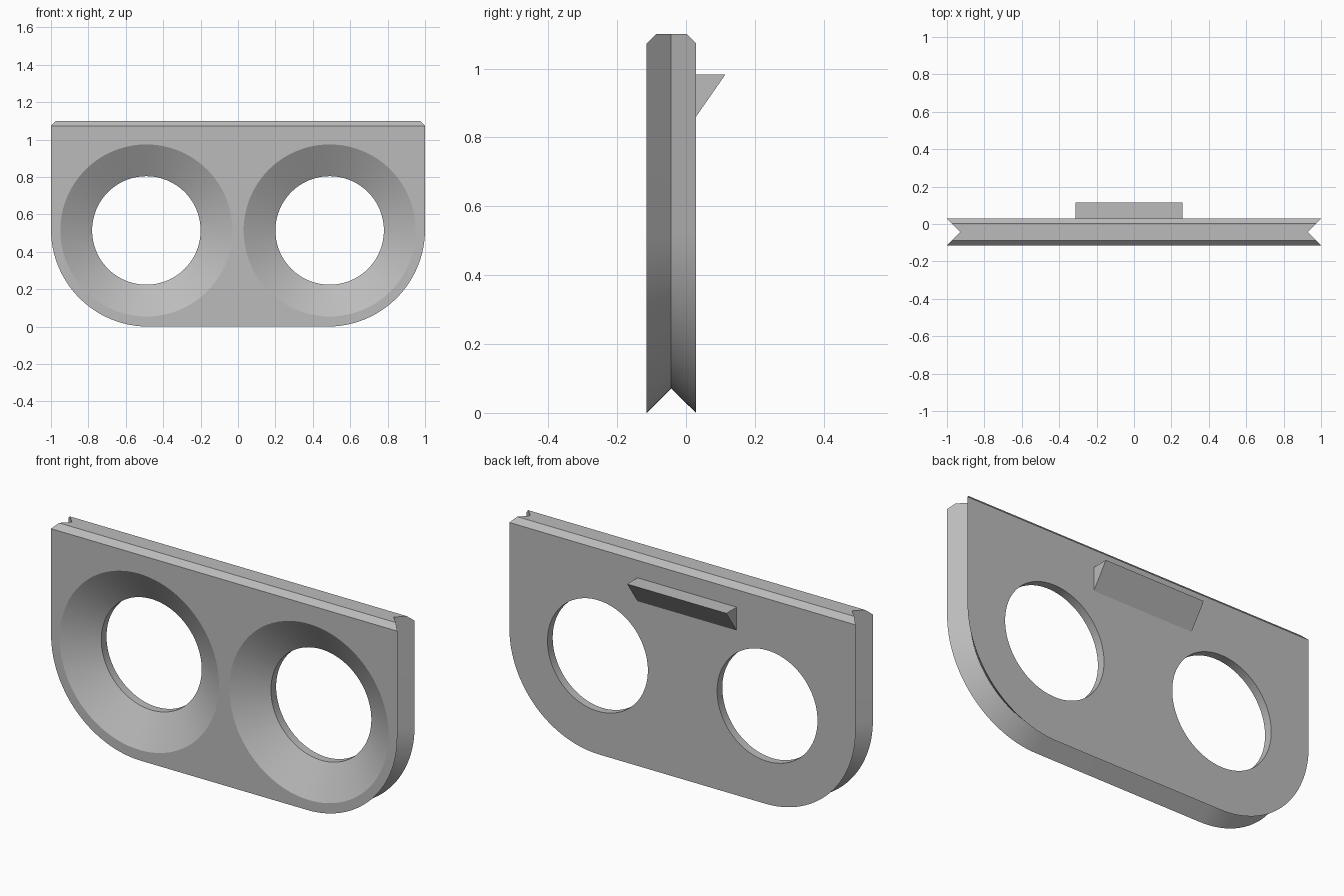
import bpy, bmesh, math
from mathutils import Vector

cube = bpy.data.objects.get("Cube")
if cube:
    bpy.data.objects.remove(cube, do_unlink=True)

FRONT, GROOVE, BACK, CLIP = -0.114, -0.043, 0.029, 0.114
TOP, RADIUS, CHAMFER = 1.10, 0.52, 0.027

grey = bpy.data.materials.new("light grey plastic")
grey.use_nodes = True
grey.diffuse_color = (0.5, 0.5, 0.5, 1)
grey.node_tree.nodes["Principled BSDF"].inputs["Base Color"].default_value = (0.5, 0.5, 0.5, 1)


def make_object(name, bm):
    bmesh.ops.recalc_face_normals(bm, faces=bm.faces)
    mesh = bpy.data.meshes.new(name)
    bm.to_mesh(mesh)
    bm.free()
    mesh.materials.append(grey)
    obj = bpy.data.objects.new(name, mesh)
    bpy.context.collection.objects.link(obj)
    return obj


def loft(bm, rings, caps=True):
    """Skin a list of closed rings of points, then cap both ends."""
    rings = [[bm.verts.new(p) for p in ring] for ring in rings]
    n = len(rings[0])
    for a, b in zip(rings, rings[1:]):
        for i in range(n):
            j = (i + 1) % n
            bm.faces.new((a[i], a[j], b[j], b[i]))
    bm.faces.new(rings[0])
    bm.faces.new(rings[-1])


def outline(y, inset, steps=32):
    """Plate outline with rounded lower corners, inset except at the top."""
    r = RADIUS - inset
    pts = [Vector((1 - inset, y, TOP))]
    for side in (1, -1):
        arc = []
        for i in range(steps + 1):
            a = math.pi / 2 * i / steps
            arc.append(Vector((side * (1 - RADIUS + r * math.cos(a)), y, RADIUS - r * math.sin(a))))
        pts += arc if side == 1 else arc[::-1]
    pts.append(Vector((inset - 1, y, TOP)))
    return pts


# Plate with a V groove around its sides and bottom
bm = bmesh.new()
loft(bm, [outline(FRONT, 0), outline(GROOVE, GROOVE - FRONT), outline(BACK, 0)])

# Chamfers along both top edges
for y, direction in ((FRONT, -1), (BACK, 1)):
    bmesh.ops.bisect_plane(bm, geom=bm.verts[:] + bm.edges[:] + bm.faces[:],
                           plane_co=(0, y, TOP - CHAMFER),
                           plane_no=(0, direction, 1), clear_outer=True)
    bmesh.ops.holes_fill(bm, edges=[e for e in bm.edges if e.is_boundary])
plate = make_object("plate", bm)

# Two funnel-shaped openings
profile = [(0.494, FRONT - 0.02), (0.29, -0.014), (0.29, BACK + 0.05)]
for side in (-1, 1):
    bm = bmesh.new()
    loft(bm, [[(side * 0.49 + r * math.cos(math.tau * i / 96), y,
                0.514 + r * math.sin(math.tau * i / 96)) for i in range(96)]
              for r, y in profile])
    cutter = make_object("opening_cutter", bm)
    cutter.hide_render = True
    cut = plate.modifiers.new("opening", 'BOOLEAN')
    cut.operation = 'DIFFERENCE'
    cut.solver = 'EXACT'
    cut.object = cutter
    bpy.context.view_layer.objects.active = plate
    bpy.ops.object.modifier_apply(modifier=cut.name)
    bpy.data.objects.remove(cutter, do_unlink=True)

bpy.ops.object.select_all(action='DESELECT')
plate.select_set(True)
bpy.ops.object.shade_smooth_by_angle(angle=math.radians(30))

# Wedge-shaped hook on the back
bm = bmesh.new()
loft(bm, [[(x, BACK, 0.86), (x, CLIP, 0.982), (x, BACK, 0.982)] for x in (-0.313, 0.26)])
make_object("back_hook", bm)
